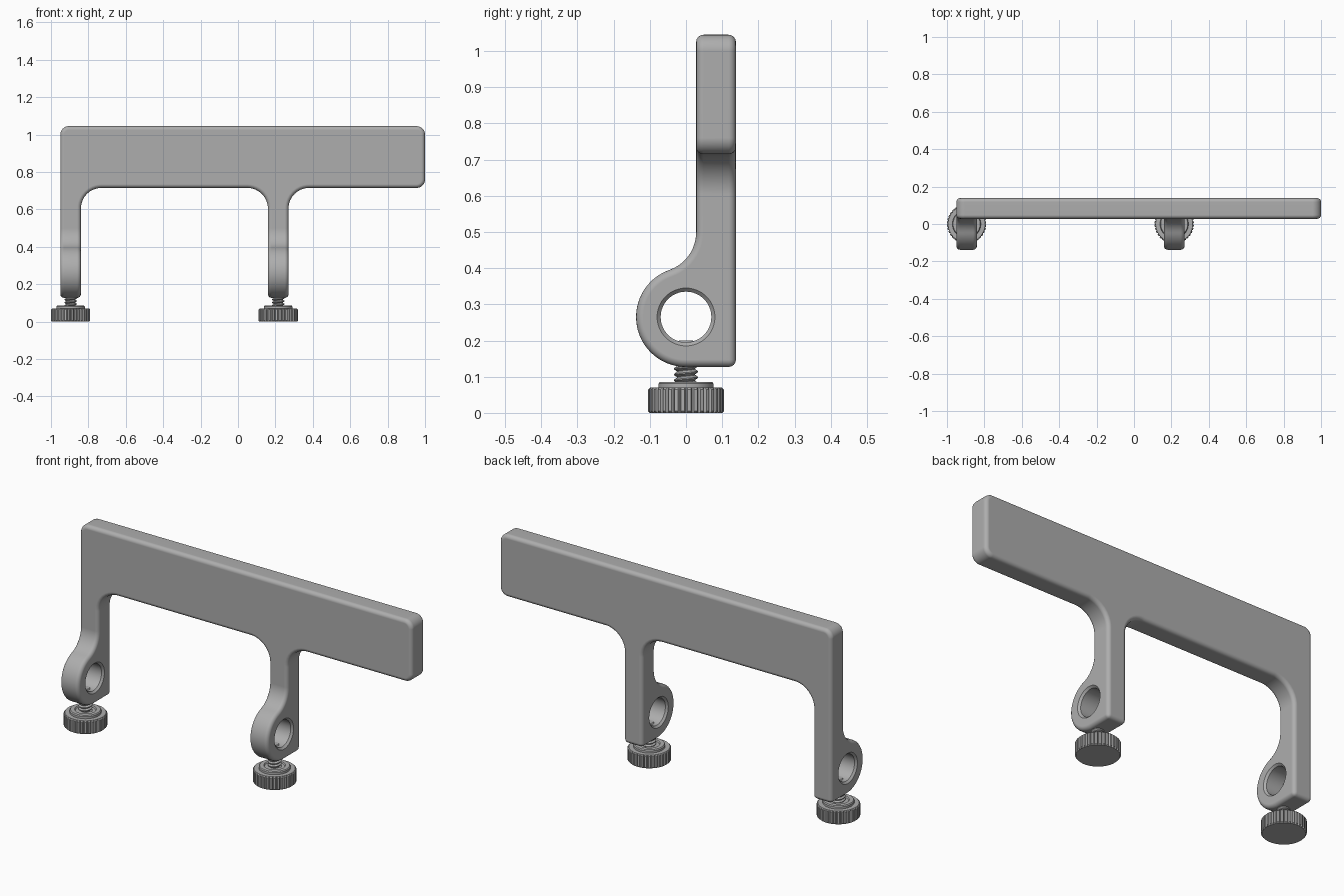
import bpy
import bmesh
from math import pi, sin, cos, tan, atan2, radians
from mathutils import Vector

cube = bpy.data.objects.get("Cube")
if cube:
    bpy.data.objects.remove(cube, do_unlink=True)


def make_material(name, value):
    m = bpy.data.materials.new(name)
    m.use_nodes = True
    m.diffuse_color = (value, value, value, 1)
    bsdf = m.node_tree.nodes["Principled BSDF"]
    bsdf.inputs["Base Color"].default_value = (value, value, value, 1)
    bsdf.inputs["Roughness"].default_value = 0.5
    return m


GREY = make_material("plain grey", 0.42)


def add_object(name, bm):
    bmesh.ops.recalc_face_normals(bm, faces=bm.faces)
    mesh = bpy.data.meshes.new(name)
    bm.to_mesh(mesh)
    bm.free()
    mesh.materials.append(GREY)
    ob = bpy.data.objects.new(name, mesh)
    bpy.context.collection.objects.link(ob)
    return ob


def apply_modifiers(ob):
    bpy.ops.object.select_all(action='DESELECT')
    ob.select_set(True)
    bpy.context.view_layer.objects.active = ob
    for m in list(ob.modifiers):
        bpy.ops.object.modifier_apply(modifier=m.name)


def smooth(ob, angle):
    apply_modifiers(ob)
    bpy.ops.object.shade_smooth_by_angle(angle=radians(angle))
    m = ob.modifiers.new("even normals", 'WEIGHTED_NORMAL')
    m.keep_sharp = True


def boolean(ob, cutter, operation):
    m = ob.modifiers.new(operation, 'BOOLEAN')
    m.operation = operation
    m.object = cutter
    m.solver = 'EXACT'
    apply_modifiers(ob)
    bpy.data.objects.remove(cutter, do_unlink=True)


def rounded(corners, steps=10):
    """Turn (u, v, radius) corners into an outline with filleted corners."""
    out = []
    for i, (u, v, r) in enumerate(corners):
        p = Vector((u, v))
        if not r:
            out.append(p)
            continue
        a = (Vector(corners[i - 1][:2]) - p).normalized()
        b = (Vector(corners[(i + 1) % len(corners)][:2]) - p).normalized()
        half = a.angle(b) / 2
        centre = p + (a + b).normalized() * (r / sin(half))
        start = p + a * (r / tan(half)) - centre
        end = p + b * (r / tan(half)) - centre
        for k in range(steps + 1):
            t = k / steps
            out.append(centre + (start * (1 - t) + end * t).normalized() * r)
    return out


def arc(centre, r, a0, a1, steps):
    angles = [a0 + (a1 - a0) * k / steps for k in range(steps + 1)]
    return [Vector((centre[0] + r * cos(a), centre[1] + r * sin(a))) for a in angles]


def prism(name, outline, place, depth):
    bm = bmesh.new()
    f = bm.faces.new([bm.verts.new(place(p)) for p in outline])
    moved = bmesh.ops.extrude_face_region(bm, geom=[f])["geom"]
    verts = [g for g in moved if isinstance(g, bmesh.types.BMVert)]
    bmesh.ops.translate(bm, verts=verts, vec=depth)
    return add_object(name, bm)


def lathe(name, rows, sides, axis='Z', centre=(0, 0, 0), groove=0.0):
    """Loft rings of (radius, height, grooved) with capped ends."""
    bm = bmesh.new()
    rings = []
    for r, h, grooved in rows:
        ring = []
        for k in range(sides):
            rr = r - (groove if grooved and k % 4 == 0 else 0)
            a = 2 * pi * k / sides
            c = Vector((rr * cos(a), rr * sin(a), h))
            if axis == 'X':
                c = Vector((c.z, c.x, c.y))
            ring.append(bm.verts.new(c + Vector(centre)))
        rings.append(ring)
    for lo, hi in zip(rings, rings[1:]):
        for k in range(sides):
            n = (k + 1) % sides
            bm.faces.new((lo[k], lo[n], hi[n], hi[k]))
    bm.faces.new(rings[0])
    bm.faces.new(rings[-1])
    return add_object(name, bm)


# Main dimensions
FOOT, BAR_LOW, BAR_TOP = 0.127, 0.715, 1.045
FRONT, BACK = 0.028, 0.138
LEGS, HALF = (-0.895, 0.215), 0.055
RING_Z, RING_R, FILLET = 0.265, 0.138, 0.11

# Bracket: front silhouette crossed with the side silhouette
left, right = LEGS
front_outline = rounded([
    (left - HALF, 0, 0), (left + HALF, 0, 0), (left + HALF, BAR_LOW, FILLET),
    (right - HALF, BAR_LOW, FILLET), (right - HALF, 0, 0), (right + HALF, 0, 0),
    (right + HALF, BAR_LOW, FILLET), (1, BAR_LOW, 0.045), (1, BAR_TOP, 0.045),
    (left - HALF, BAR_TOP, 0.045)])
bracket = prism("bracket", front_outline, lambda p: (p.x, -0.3, p.y), (0, 0.6, 0))

fy = FRONT - FILLET
fz = RING_Z + ((RING_R + FILLET) ** 2 - fy ** 2) ** 0.5
touch = atan2(fz - RING_Z, fy)
side_outline = [Vector((BACK, FOOT)), Vector((BACK, 1.2)), Vector((FRONT, 1.2))]
side_outline += arc((fy, fz), FILLET, 0, touch - pi, 12)
side_outline += arc((0, RING_Z), RING_R, touch, 1.5 * pi, 36)[1:]
side = prism("side_cutter", side_outline, lambda p: (-1.2, p.x, p.y), (2.4, 0, 0))
boolean(bracket, side, 'INTERSECT')

bevel = bracket.modifiers.new("soft edges", 'BEVEL')
bevel.width = 0.02
bevel.segments = 4
bevel.limit_method = 'ANGLE'
bevel.angle_limit = radians(35)
apply_modifiers(bracket)

# Clamp holes with chamfered rims
for x in LEGS:
    rows = [(0.09, -HALF - 0.01, 0), (0.07, -HALF + 0.01, 0),
            (0.07, HALF - 0.01, 0), (0.09, HALF + 0.01, 0)]
    hole = lathe("hole_cutter", rows, 64, 'X', (x, 0, RING_Z))
    boolean(bracket, hole, 'DIFFERENCE')
smooth(bracket, 32)

# Thumb screws: knurled knob with collar, threaded shank
PITCH = 0.016
for x, label in zip(LEGS, ("end", "middle")):
    knob = lathe(label + "_knob", [
        (0.100, 0, 0), (0.105, 0.005, 1), (0.105, 0.064, 1), (0.099, 0.070, 0),
        (0.076, 0.070, 0), (0.076, 0.081, 0), (0.072, 0.086, 0), (0.052, 0.086, 0),
        (0.048, 0.080, 0), (0.025, 0.080, 0)], 144, centre=(x, 0, 0), groove=0.008)
    smooth(knob, 30)

    shank = lathe(label + "_shank", [(0.025, 0.07, 0), (0.025, 0.192, 0),
                                     (0.019, 0.2, 0)], 32, centre=(x, 0, 0))
    smooth(shank, 30)

    bm = bmesh.new()
    tooth = [bm.verts.new((r, 0, z)) for r, z in
             ((0.024, 0), (0.033, 0.4 * PITCH), (0.033, 0.6 * PITCH), (0.024, PITCH))]
    for a, b in zip(tooth, tooth[1:]):
        bm.edges.new((a, b))
    thread = add_object(label + "_thread", bm)
    thread.location = (x, 0, 0.07)
    screw = thread.modifiers.new("helix", 'SCREW')
    screw.screw_offset = PITCH
    screw.iterations = 6
    screw.steps = screw.render_steps = 32
    screw.use_normal_calculate = True
    smooth(thread, 30)
